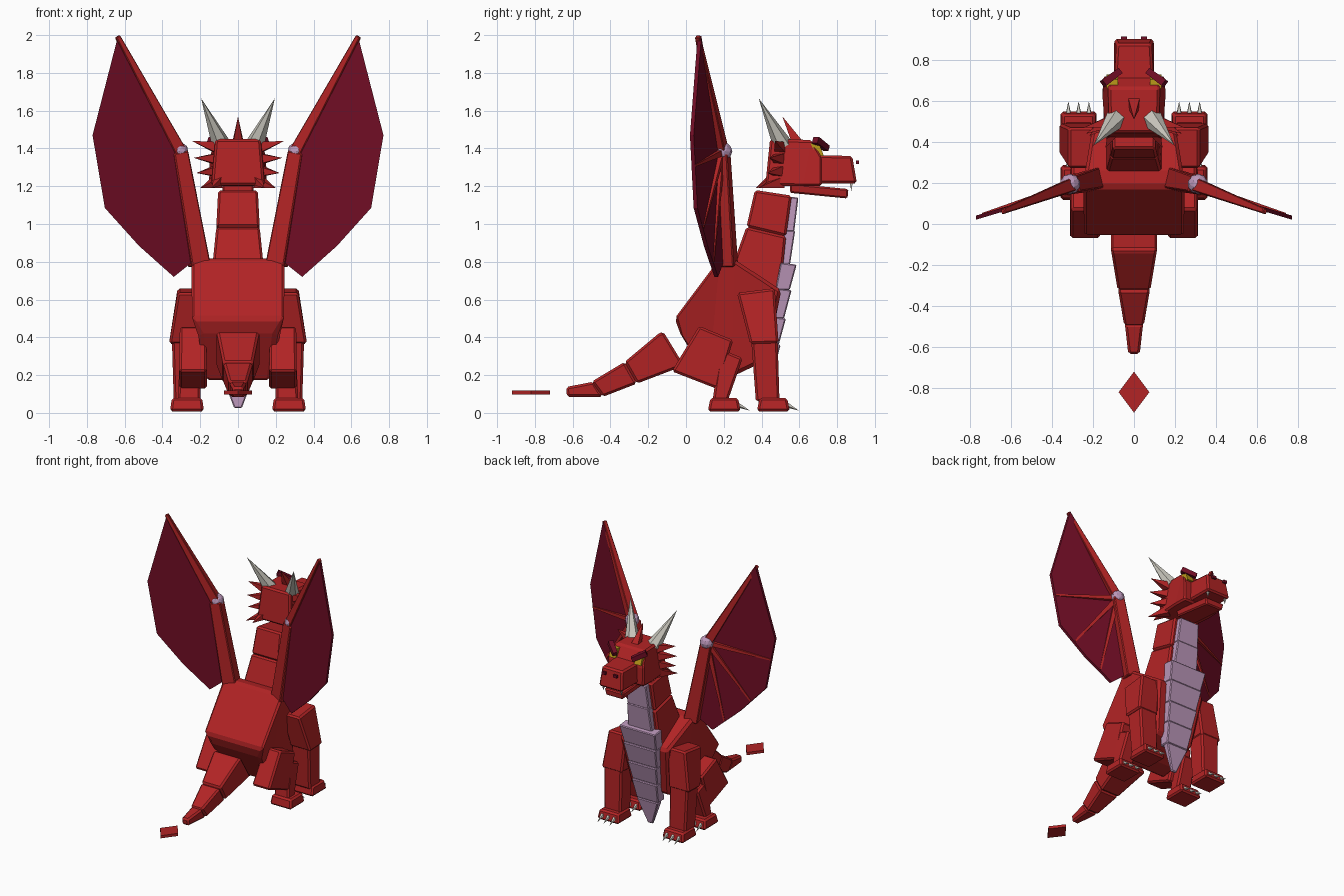
import bpy, bmesh, math
from mathutils import Vector, Matrix

if "Cube" in bpy.data.objects:
    bpy.data.objects.remove(bpy.data.objects["Cube"])


def material(name, rgb):
    m = bpy.data.materials.new(name)
    m.diffuse_color = (*rgb, 1)
    m.use_nodes = True
    m.node_tree.nodes["Principled BSDF"].inputs["Base Color"].default_value = m.diffuse_color
    return m


RED = material("scale red", (0.445, 0.017, 0.018))
MAROON = material("wing maroon", (0.16, 0.004, 0.018))
LILAC = material("belly lilac", (0.50, 0.31, 0.49))
BONE = material("horn bone", (0.60, 0.58, 0.52))
YELLOW = material("eye yellow", (0.50, 0.32, 0.01))


def finish(name, bm, mat, bevel=0.0, mirror=False):
    bmesh.ops.recalc_face_normals(bm, faces=bm.faces)
    me = bpy.data.meshes.new(name)
    bm.to_mesh(me)
    bm.free()
    me.materials.append(mat)
    ob = bpy.data.objects.new(name, me)
    bpy.context.collection.objects.link(ob)
    if bevel:
        b = ob.modifiers.new("bevel", 'BEVEL')
        b.width, b.segments = bevel, 1
    if mirror:
        m = ob.modifiers.new("mirror", 'MIRROR')
        m.use_clip = False
        m.use_mirror_merge = False
    return ob


def loft(name, sections, mat=RED, bevel=0.012, mirror=False):
    """Blocks joined from sections (y, z, half width, y, z, half width, centre x)."""
    bm = bmesh.new()
    rings = []
    for s in sections:
        ya, za, wa, yb, zb, wb = s[:6]
        x = s[6] if len(s) > 6 else 0
        rings.append([bm.verts.new(p) for p in ((x - wa, ya, za), (x + wa, ya, za),
                                                (x + wb, yb, zb), (x - wb, yb, zb))])
    for r, q in zip(rings, rings[1:]):
        for i in range(4):
            j = (i + 1) % 4
            bm.faces.new((r[i], r[j], q[j], q[i]))
    bm.faces.new(rings[0])
    bm.faces.new(rings[-1])
    return finish(name, bm, mat, bevel, mirror)


def rod(name, a, b, r1, r2=0.0, mat=RED, sides=4, mirror=False, bevel=0.0):
    """Tapered rod or spike from a to b."""
    a, b = Vector(a), Vector(b)
    d = b - a
    bm = bmesh.new()
    M = (Matrix.Translation((a + b) / 2) @ d.to_track_quat('Z', 'Y').to_matrix().to_4x4()
         @ Matrix.Rotation(math.pi / sides, 4, 'Z'))
    bmesh.ops.create_cone(bm, cap_ends=True, segments=sides, radius1=r1, radius2=r2,
                          depth=d.length, matrix=M)
    return finish(name, bm, mat, bevel, mirror)


# Torso
loft("torso", [(-.06, .50, .25, -.03, .42, .20),
               (.18, .82, .25, .12, .17, .17),
               (.26, .81, .24, .24, .19, .17),
               (.505, .65, .20, .43, .28, .16)], bevel=.018)

# Neck
loft("lower_neck", [(.25, .79, .135, .50, .64, .135), (.32, .985, .115, .53, .935, .115)])
loft("upper_neck", [(.32, .985, .115, .53, .935, .115), (.365, 1.18, .105, .56, 1.15, .105)])

# Belly plates
loft("neck_plate_upper", [(.595, 1.14, .08, .54, 1.145, .08), (.573, .96, .09, .52, .96, .09)], LILAC, .006)
loft("neck_plate_lower", [(.578, .965, .09, .52, .965, .09), (.55, .78, .10, .49, .78, .10)], LILAC, .006)
levels = [.785, .65, .50, .36, .21]
front = lambda z: .58 - .2 * (.785 - z)
for i, (hi, lo) in enumerate(zip(levels, levels[1:])):
    w1, w2 = .15 - .015 * i, .135 - .015 * i
    loft(f"chest_plate_{i + 1}", [(front(hi) + .006, hi, w1, front(hi) - .08, hi + .01, w1),
                                  (front(lo) - .004, lo, w2, front(lo) - .08, lo, w2)], LILAC, .006)
loft("belly_tip", [(front(.21), .21, .09, front(.21) - .05, .21, .09),
                   (front(.03), .025, .02, front(.03) - .02, .025, .02)], LILAC, .006)

# Tail
loft("tail_base", [(-.12, .43, .115, -.01, .25, .115), (-.145, .42, .11, -.05, .235, .11),
                   (-.325, .27, .08, -.26, .155, .08)])
loft("tail_middle", [(-.325, .27, .078, -.26, .155, .078), (-.50, .165, .048, -.44, .085, .048)])
loft("tail_end", [(-.49, .165, .045, -.44, .085, .045), (-.635, .137, .028, -.63, .085, .028)])
bm = bmesh.new()
bmesh.ops.create_cone(bm, cap_ends=True, segments=4, radius1=.1, radius2=.1, depth=.02,
                      matrix=Matrix.Translation((0, -.82, .108)) @ Matrix.Diagonal((.75, 1, 1, 1)))
finish("tail_blade", bm, RED)

# Front legs
loft("front_upper_leg", [(.27, .635, .075, .47, .66, .075, .245),
                         (.34, .365, .085, .49, .37, .085, .28)], mirror=True)
loft("front_lower_leg", [(.345, .39, .075, .485, .39, .075, .275),
                         (.37, .06, .07, .495, .06, .07, .27)], mirror=True)

# Hind legs
loft("haunch", [(.07, .46, .07, .25, .385, .07, .238),
                (-.075, .22, .073, .17, .125, .073, .238)], mirror=True)
loft("hind_lower_leg", [(.18, .34, .055, .30, .29, .055, .25),
                        (.14, .06, .06, .22, .06, .06, .26)], mirror=True)

# Feet and claws
for label, y0, y1 in (("front", .375, .55), ("hind", .115, .29)):
    loft(label + "_foot", [(y0 + .015, .08, .08, y1 - .015, .08, .08, .27),
                           (y0, .008, .09, y1, .008, .09, .27)], mirror=True)
    for i, x in enumerate((.22, .27, .32)):
        rod(f"{label}_claw_{i + 1}", (x, y1 - .02, .045), (x, y1 + .048, .012), .016,
            mat=BONE, sides=5, mirror=True)

# Head
loft("skull", [(.445, 1.45, .12, .42, 1.205, .14),
               (.665, 1.445, .125, .62, 1.20, .155),
               (.72, 1.35, .155, .72, 1.20, .15)])
loft("muzzle", [(.68, 1.365, .097, .68, 1.215, .10), (.88, 1.36, .085, .905, 1.215, .097)])
loft("jaw", [(.55, 1.215, .085, .55, 1.165, .08), (.86, 1.185, .08, .855, 1.135, .07)], bevel=.008)
rod("fang", (.075, .875, 1.225), (.075, .875, 1.175), .013, mat=BONE, mirror=True)

# Eyes, brows, nostrils
loft("eye", [(.66, 1.425, .028, .705, 1.425, .028, .105),
             (.69, 1.36, .028, .73, 1.36, .028, .105)], YELLOW, 0, True)
rod("brow", (.15, .685, 1.445), (.07, .745, 1.40), .026, .022, MAROON, mirror=True)
loft("nostril", [(.90, 1.337, .015, .915, 1.337, .015, .048),
                 (.90, 1.317, .015, .915, 1.317, .015, .048)], MAROON, 0, True)

# Horns, crest and cheek spikes
rod("horn", (.09, .51, 1.42), (.195, .385, 1.665), .052, mat=BONE, sides=6, mirror=True)
rod("crest_spike", (0, .595, 1.42), (0, .51, 1.57), .042)
for i, (z, dy, tx, tz) in enumerate(((1.405, .47, .245, 1.44), (1.345, .44, .235, 1.35),
                                     (1.28, .43, .22, 1.27), (1.22, .38, .20, 1.19))):
    rod(f"cheek_spike_{i + 1}", (.11, .50, z), (tx, dy, tz), .042, mirror=True)
rod("nape_spike", (.10, .45, 1.23), (.14, .37, 1.19), .035, mirror=True)

# Wings: arm, elbow, membrane, ribs
wing_y = lambda x: .262 - .3 * x
elbow = (.31, .188, 1.38)
rod("wing_arm", (.205, .215, .78), elbow, .072, .056, mirror=True, bevel=.006)
rod("wing_finger", elbow, (.638, .062, 1.993), .046, .018, mirror=True, bevel=.004)
bm = bmesh.new()
bmesh.ops.create_icosphere(bm, subdivisions=2, radius=.05, matrix=Matrix.Translation((.312, .195, 1.385)))
finish("wing_elbow", bm, LILAC, mirror=True)

outline = [(.635, 1.995), (.77, 1.47), (.705, 1.085), (.525, .885), (.34, .72), (.24, .80), (.31, 1.38)]
bm = bmesh.new()
face = bm.faces.new([bm.verts.new((x, wing_y(x) - .01, z)) for x, z in outline])
ext = bmesh.ops.extrude_face_region(bm, geom=[face])
bmesh.ops.translate(bm, vec=(0, .02, 0),
                    verts=[v for v in ext["geom"] if isinstance(v, bmesh.types.BMVert)])
finish("wing_membrane", bm, MAROON, mirror=True)

for i, (x, z) in enumerate(((.74, 1.31), (.60, .98), (.42, .80))):
    rod(f"wing_rib_{i + 1}", elbow, (x, wing_y(x) + .008, z), .024, .008, mirror=True)
